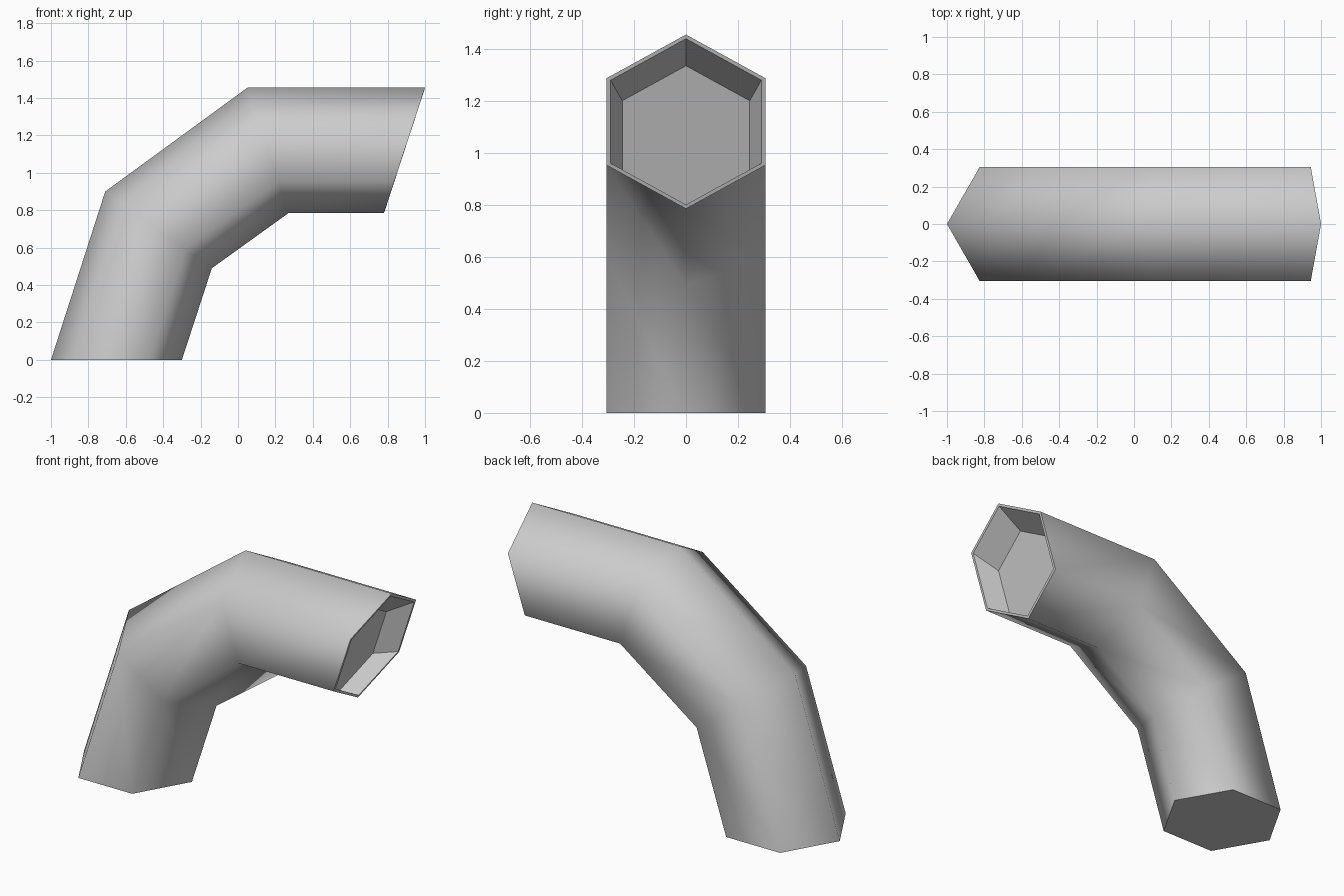
import bpy, bmesh
from mathutils import Vector

cube = bpy.data.objects.get("Cube")
if cube:
    bpy.data.objects.remove(cube)

# One flat grey for the whole pipe
grey = bpy.data.materials.new("light_grey")
grey.use_nodes = True
colour = (0.6, 0.6, 0.6, 1)
grey.diffuse_color = colour
grey.node_tree.nodes["Principled BSDF"].inputs["Base Color"].default_value = colour

bm = bmesh.new()


def hex_ring(upper, lower, half_width):
    """Six-sided section between its upper and lower corners in the xz plane."""
    a, b = Vector(upper), Vector(lower)
    corners = [(0, 0), (0.25, 1), (0.75, 1), (1, 0), (0.75, -1), (0.25, -1)]
    ring = []
    for t, side in corners:
        p = a.lerp(b, t)
        ring.append(bm.verts.new((p.x, side * half_width, p.y)))
    return ring


def bridge(first, second, smooth):
    for i in range(6):
        j = (i + 1) % 6
        face = bm.faces.new((first[i], first[j], second[j], second[i]))
        face.smooth = smooth


# Outer wall: foot, two mitred bends and the slanted mouth
W = 0.305
outer = [
    hex_ring((-1.0, 0.0), (-0.3, 0.0), W),
    hex_ring((-0.71, 0.9), (-0.14, 0.49), W),
    hex_ring((0.05, 1.455), (0.27, 0.785), W),
    hex_ring((1.0, 1.455), (0.78, 0.785), W),
]
for first, second in zip(outer, outer[1:]):
    bridge(first, second, True)
bm.faces.new(outer[0])

# Thin rim, tapered recess and its flat end
rim = hex_ring((0.995, 1.439), (0.786, 0.801), 0.29)
recess = hex_ring((0.838, 1.335), (0.662, 0.797), 0.245)
bridge(outer[-1], rim, False)
bridge(rim, recess, False)
bm.faces.new(recess)

bmesh.ops.recalc_face_normals(bm, faces=bm.faces)
mesh = bpy.data.meshes.new("bent_pipe")
bm.to_mesh(mesh)
bm.free()
mesh.materials.append(grey)
pipe = bpy.data.objects.new("bent_pipe", mesh)
bpy.context.collection.objects.link(pipe)
